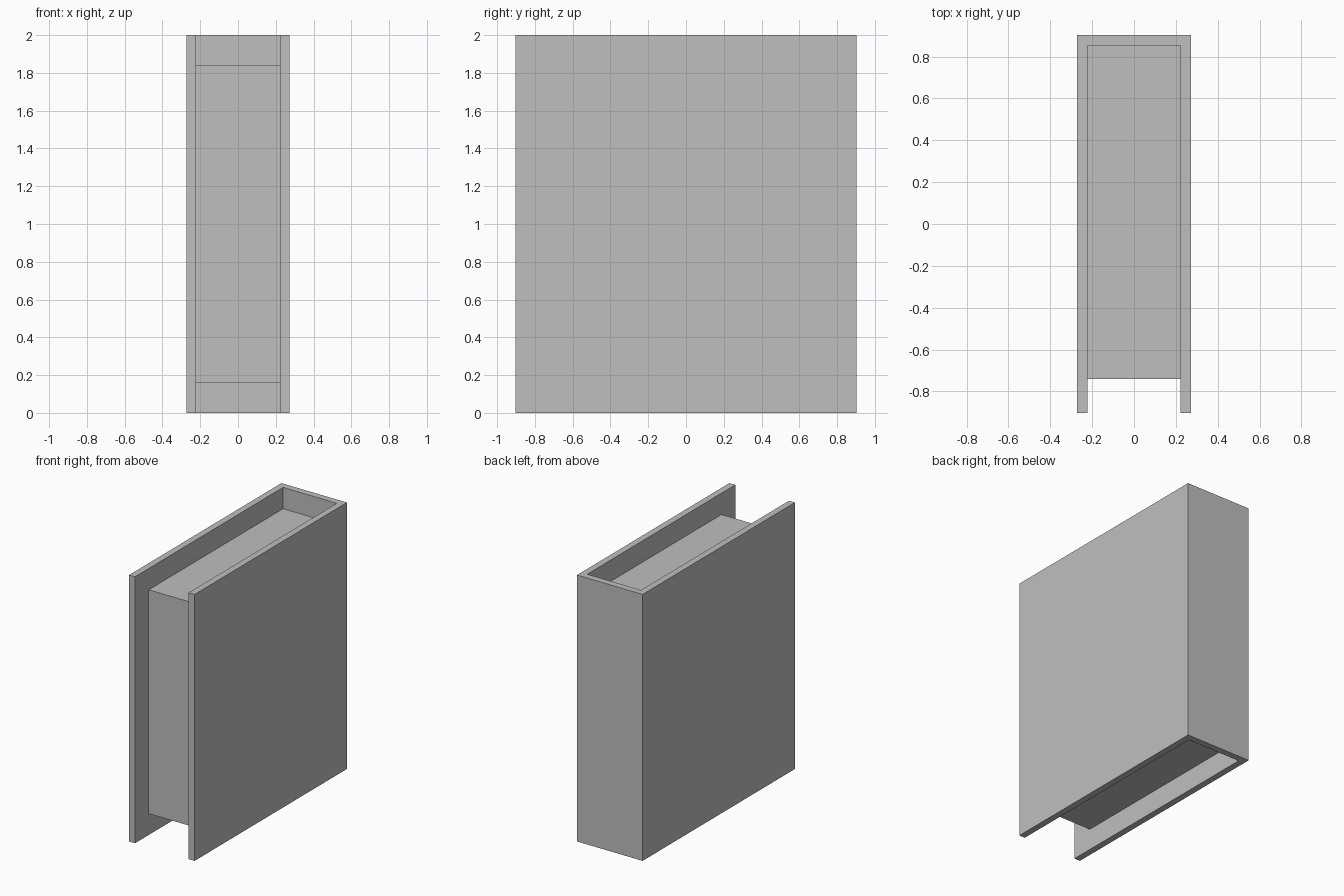
import bpy
import bmesh

cube = bpy.data.objects.get("Cube")
if cube:
    bpy.data.objects.remove(cube, do_unlink=True)

# Single plain grey
grey = bpy.data.materials.new("plain grey")
grey.use_nodes = True
colour = (0.52, 0.52, 0.52, 1)
grey.diffuse_color = colour
grey.node_tree.nodes["Principled BSDF"].inputs["Base Color"].default_value = colour


def extrude_profile(name, points, bottom, top):
    """Raise a flat outline in x, y into a solid between two heights."""
    bm = bmesh.new()
    face = bm.faces.new([bm.verts.new((x, y, bottom)) for x, y in points])
    raised = bmesh.ops.extrude_face_region(bm, geom=[face])["geom"]
    verts = [v for v in raised if isinstance(v, bmesh.types.BMVert)]
    bmesh.ops.translate(bm, vec=(0, 0, top - bottom), verts=verts)
    bmesh.ops.recalc_face_normals(bm, faces=bm.faces)
    mesh = bpy.data.meshes.new(name)
    bm.to_mesh(mesh)
    bm.free()
    mesh.materials.append(grey)
    obj = bpy.data.objects.new(name, mesh)
    bpy.context.collection.objects.link(obj)
    return obj


HALF_WIDTH, INNER = 0.272, 0.223
HALF_DEPTH, SPINE = 0.903, 0.853
PAGE_FRONT, MARGIN, HEIGHT = -0.74, 0.16, 2.0

# Cover: two boards joined by the spine at the back
half = [(INNER, SPINE), (INNER, -HALF_DEPTH),
        (HALF_WIDTH, -HALF_DEPTH), (HALF_WIDTH, HALF_DEPTH)]
extrude_profile("cover", half + [(-x, y) for x, y in reversed(half)], 0, HEIGHT)

# Page block, set back from the cover edges
extrude_profile("page_block",
                [(-INNER, PAGE_FRONT), (INNER, PAGE_FRONT),
                 (INNER, SPINE), (-INNER, SPINE)],
                MARGIN, HEIGHT - MARGIN)
